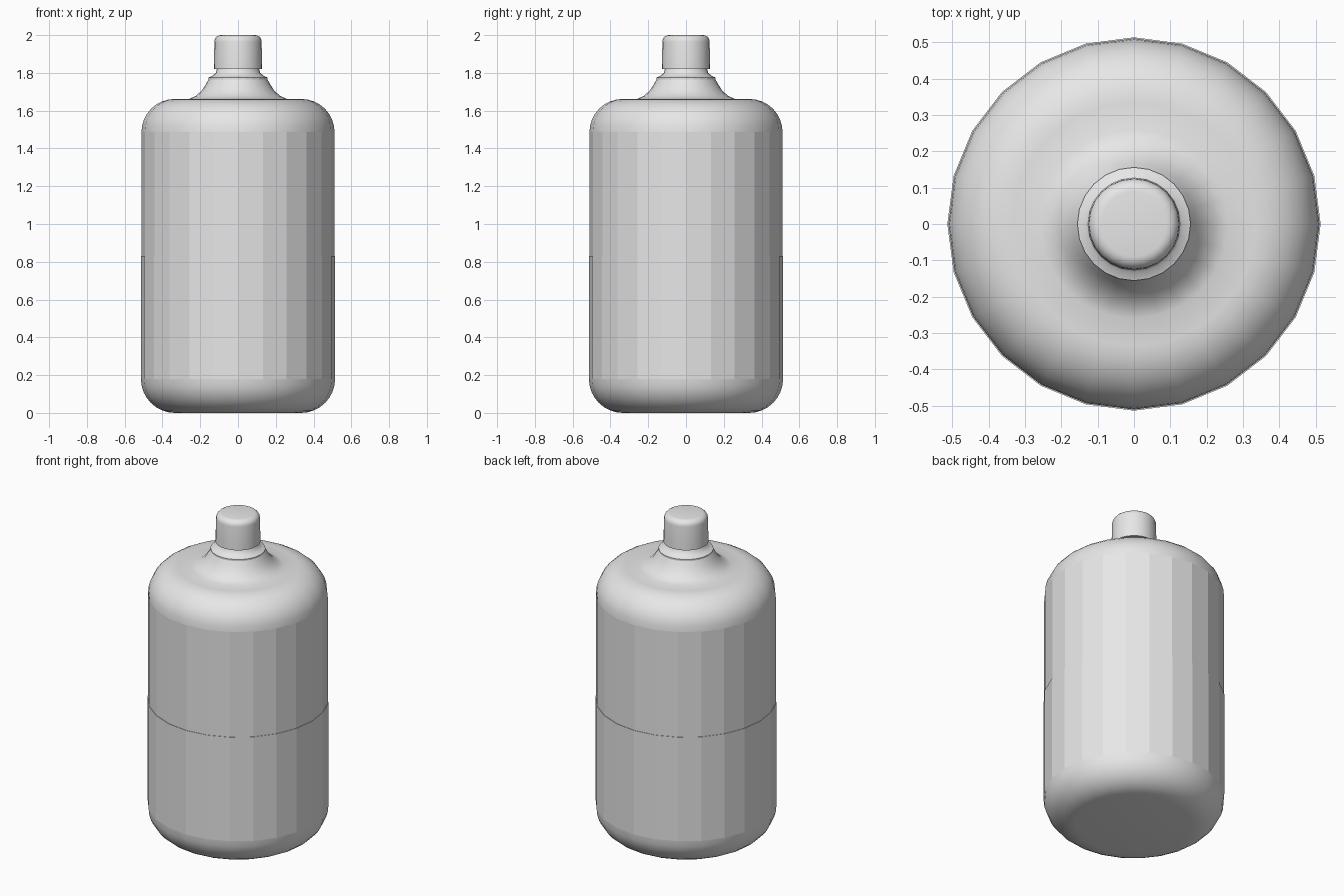
import bpy, bmesh, math

default = bpy.data.objects.get("Cube")
if default:
    bpy.data.objects.remove(default, do_unlink=True)

SIDES = 24

plastic = bpy.data.materials.new("light_grey_plastic")
plastic.use_nodes = True
plastic.diffuse_color = (0.8, 0.8, 0.8, 1)
plastic.node_tree.nodes["Principled BSDF"].inputs["Base Color"].default_value = (0.8, 0.8, 0.8, 1)


def arc(cx, cz, r, a0, a1, steps):
    """Profile points along an arc, angles in degrees."""
    angles = [math.radians(a0 + (a1 - a0) * i / steps) for i in range(steps + 1)]
    return [(cx + r * math.cos(a), cz + r * math.sin(a)) for a in angles]


def lathe(name, profile, flat_walls=False, sharp_angle=40):
    """Revolve a bottom-to-top (radius, z) profile and close both ends."""
    bm = bmesh.new()
    rings = []
    for r, z in profile:
        rings.append([bm.verts.new((r * math.cos(t), r * math.sin(t), z))
                      for t in (2 * math.pi * i / SIDES for i in range(SIDES))])
    for low, high in zip(rings, rings[1:]):
        for i in range(SIDES):
            j = (i + 1) % SIDES
            bm.faces.new((low[i], low[j], high[j], high[i]))
    bm.faces.new(rings[0][::-1])
    bm.faces.new(rings[-1])
    bm.normal_update()
    mesh = bpy.data.meshes.new(name)
    bm.to_mesh(mesh)
    bm.free()
    obj = bpy.data.objects.new(name, mesh)
    bpy.context.collection.objects.link(obj)
    mesh.materials.append(plastic)
    bpy.ops.object.select_all(action="DESELECT")
    obj.select_set(True)
    bpy.context.view_layer.objects.active = obj
    bpy.ops.object.shade_smooth_by_angle(angle=math.radians(sharp_angle))
    # Straight walls stay faceted
    if flat_walls:
        for face in mesh.polygons:
            if abs(face.normal.z) < 0.02:
                face.use_smooth = False
    return obj


# Bottle body: rounded base, faint step at mid height, rounded shoulder, flared neck
body = arc(0.334, 0.18, 0.18, -90, 0, 8)
body += [(0.514, 0.83), (0.511, 0.83)]
body += arc(0.336, 1.487, 0.175, 0, 90, 8)
body += [(0.26, 1.662), (0.225, 1.677), (0.193, 1.705), (0.17, 1.74), (0.156, 1.766)]
body += [(0.156, 1.776), (0.135, 1.784), (0.118, 1.80), (0.11, 1.825)]
lathe("bottle_body", body, flat_walls=True)

# Screw cap with a rounded top edge
cap = [(0.128, 1.82)] + arc(0.09, 1.965, 0.035, 0, 90, 5)
lathe("cap", cap)
